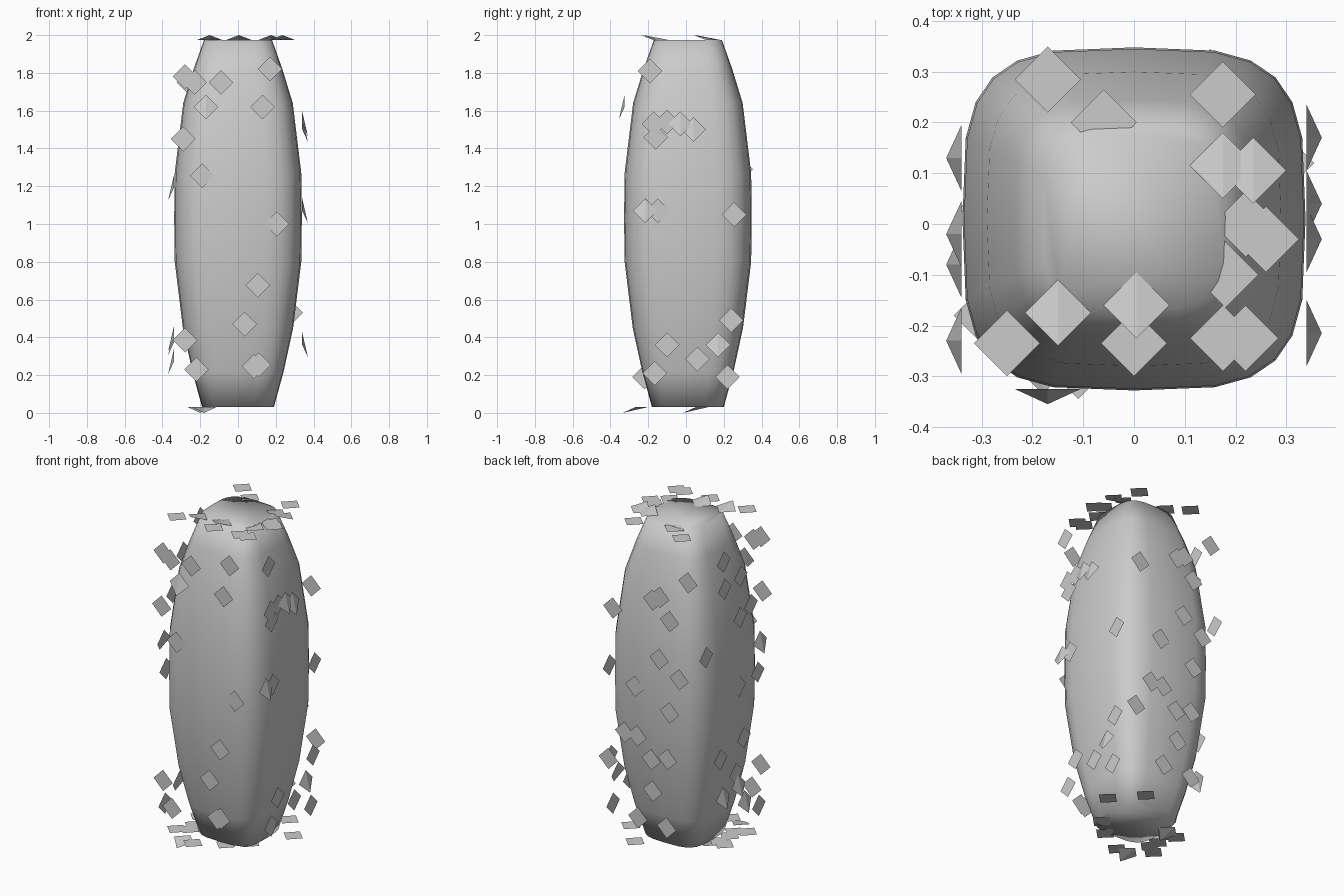
import bpy, math
from mathutils import Vector


def make(name, verts, faces, smooth=False):
    mesh = bpy.data.meshes.new(name)
    mesh.from_pydata(verts, [], faces)
    mesh.update()
    for p in mesh.polygons:
        p.use_smooth = smooth
    obj = bpy.data.objects.new(name, mesh)
    bpy.context.collection.objects.link(obj)
    return obj


# body: barrel lofted from rounded-square rings (height, half width)
SIDES = 24
rings = [(0.03, 0.19), (0.22, 0.242), (0.45, 0.292), (0.8, 0.335),
         (1.03, 0.338), (1.27, 0.335), (1.64, 0.29), (1.82, 0.235), (1.975, 0.18)]


def rounded(c):
    return math.copysign(abs(c) ** (2 / 3.6), c)


verts, faces = [], []
for z, r in rings:
    for i in range(SIDES):
        a = 2 * math.pi * i / SIDES
        verts.append((r * rounded(math.cos(a)), 0.01 + r * rounded(math.sin(a)), z))
for k in range(len(rings) - 1):
    for i in range(SIDES):
        a, b = k * SIDES + i, k * SIDES + (i + 1) % SIDES
        faces.append((a, b, b + SIDES, a + SIDES))
faces.append(tuple(reversed(range(SIDES))))
faces.append(tuple(range(len(verts) - SIDES, len(verts))))
make("body", verts, faces, smooth=True)


# loose diamond flakes lying on each side plane; some have one corner lifted
def flakes(name, origin, u, v, centres, lifted, lift=0.03, half=0.065):
    o, u, v = Vector(origin), Vector(u), Vector(v)
    n = u.cross(v)
    vs, fs = [], []
    for i, (a, b) in enumerate(centres):
        c = o + u * a + v * b
        tip = n * (lift if i in lifted else 0)
        k = len(vs)
        vs += [c - v * half + tip, c + u * half, c + v * half, c - u * half]
        fs += [(k, k + 1, k + 2), (k, k + 2, k + 3)]
    make(name, vs, fs)


X, Y, Z = (1, 0, 0), (0, 1, 0), (0, 0, 1)
flakes("front_flakes", (0, -0.325, 0), X, Z, [
    (-0.28, 1.78), (-0.23, 1.75), (-0.09, 1.75), (0.17, 1.82), (-0.17, 1.62),
    (0.13, 1.62), (-0.29, 1.45), (-0.19, 1.255), (0.205, 1.0), (0.105, 0.675),
    (0.035, 0.47), (-0.28, 0.385), (-0.22, 0.23), (0.085, 0.245), (0.11, 0.255)], {4})
flakes("right_flakes", (0.34, 0, 0), Y, Z, [
    (-0.19, 1.81), (-0.17, 1.53), (-0.16, 1.46), (-0.10, 1.54), (-0.03, 1.53),
    (0.04, 1.5), (-0.215, 1.07), (-0.15, 1.07), (0.255, 1.05), (0.24, 0.49),
    (0.17, 0.36), (0.06, 0.285), (-0.10, 0.36), (-0.165, 0.21), (0.22, 0.19)], {4, 5, 6, 10})
flakes("back_flakes", (0, 0.352, 0), (-1, 0, 0), Z, [
    (-0.25, 1.46), (0.02, 1.58), (0.07, 1.61), (0.26, 1.75), (0.135, 1.48),
    (0.065, 1.23), (0.20, 1.14), (-0.10, 1.02), (0.135, 0.92), (-0.17, 0.72),
    (-0.085, 0.72), (0.01, 0.60), (0.12, 0.63), (0.02, 0.41), (-0.08, 0.22),
    (0.115, 0.21), (-0.28, 0.53)], set())
flakes("left_flakes", (-0.34, 0, 0), (0, -1, 0), Z, [
    (-0.12, 1.81), (-0.11, 1.64), (-0.29, 1.29), (0.04, 1.41), (0.045, 1.66),
    (0.144, 1.45), (-0.15, 0.61), (-0.13, 0.37), (0.03, 0.99), (0.23, 1.19),
    (0.21, 1.01), (0.075, 0.66), (0.02, 0.39), (0.08, 0.27), (0.22, 0.19),
    (0.0, 0.47)], {7, 9, 12, 13})
flakes("top_flakes", (0, 0, 1.975), X, Y, [
    (-0.17, 0.285), (0.175, 0.255), (0.175, 0.115), (0.235, 0.105), (0.26, -0.03),
    (0.22, 0.0), (0.17, -0.09), (0.18, -0.10), (0.175, -0.225), (0.22, -0.225),
    (-0.15, -0.175), (0.005, -0.16), (0.0, -0.235), (-0.25, -0.235),
    (-0.06, 0.2)], {2, 3, 10, 11}, lift=0.025)
flakes("bottom_flakes", (0, 0, 0.03), (-1, 0, 0), Y, [
    (-0.15, 0.28), (0.29, -0.18), (0.24, -0.08), (-0.05, -0.19), (-0.15, -0.10),
    (-0.29, 0.12), (0.11, -0.28), (0.18, -0.27), (0.23, -0.14), (0.28, 0.03),
    (0.23, 0.01), (0.2, 0.05)], {7, 11})
